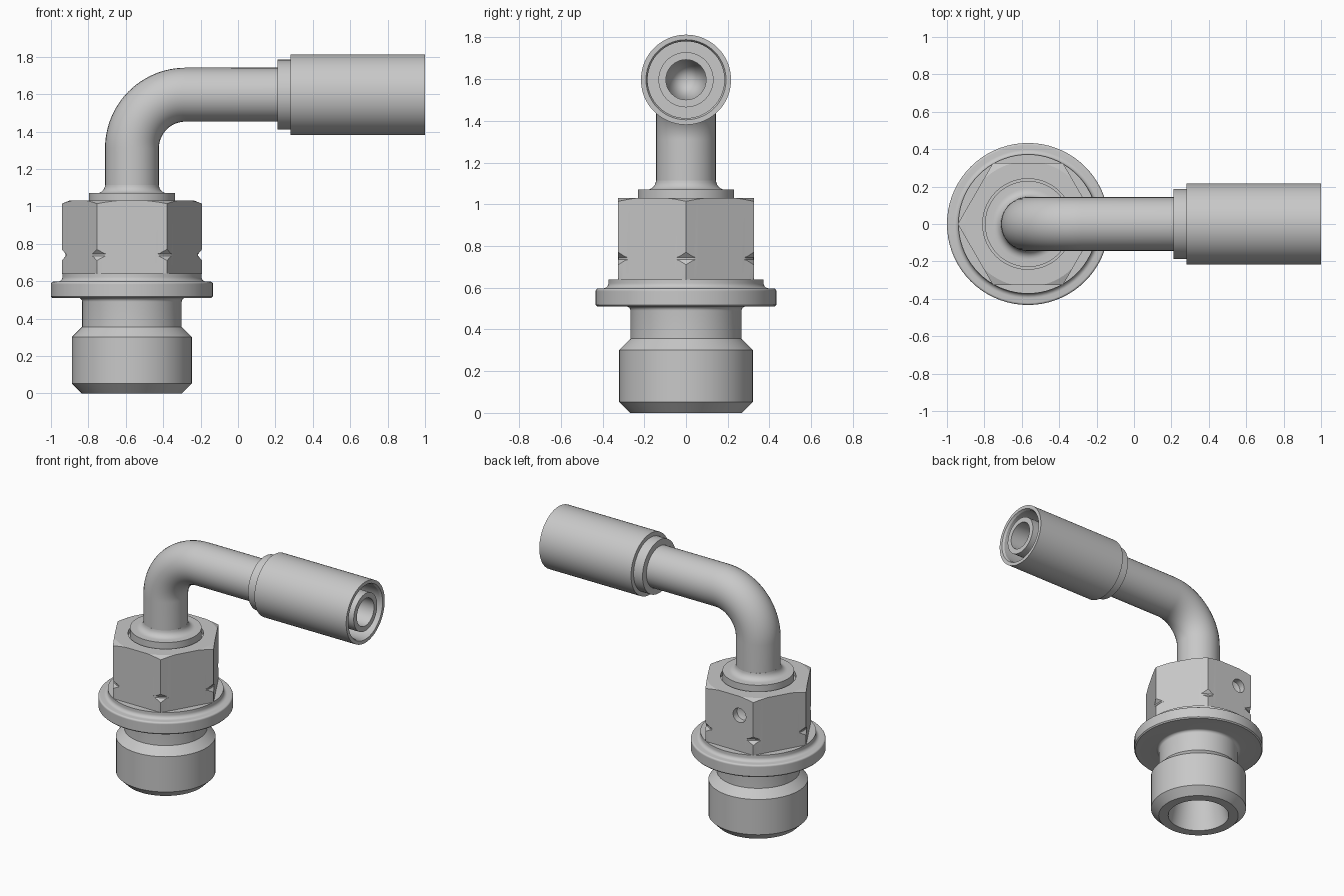
import bpy, bmesh, math
from mathutils import Vector

cube = bpy.data.objects.get("Cube")
if cube:
    bpy.data.objects.remove(cube, do_unlink=True)

steel = bpy.data.materials.new("steel_grey")
steel.use_nodes = True
GREY = (0.58, 0.58, 0.58, 1)
steel.diffuse_color = GREY
steel.node_tree.nodes["Principled BSDF"].inputs["Base Color"].default_value = GREY

AXIS_X = -0.567   # vertical axis of the nut and thread
PIPE_Z = 1.597    # height of the horizontal pipe axis
BEND = 0.287      # bend radius of the pipe
base = (AXIS_X, 0, 0)


def smooth(obj, degrees=25):
    bpy.ops.object.select_all(action='DESELECT')
    obj.select_set(True)
    bpy.context.view_layer.objects.active = obj
    bpy.ops.object.shade_smooth_by_angle(angle=math.radians(degrees))


def finish(name, bm, loc, rot=(0, 0, 0), degrees=25):
    """Turn a bmesh into a clean, shaded object."""
    bmesh.ops.remove_doubles(bm, verts=bm.verts[:], dist=1e-5)
    bmesh.ops.recalc_face_normals(bm, faces=bm.faces[:])
    mesh = bpy.data.meshes.new(name)
    bm.to_mesh(mesh)
    bm.free()
    mesh.materials.append(steel)
    obj = bpy.data.objects.new(name, mesh)
    obj.location, obj.rotation_euler = loc, rot
    bpy.context.collection.objects.link(obj)
    smooth(obj, degrees)


def lathe(name, profile, loc, rot=(0, 0, 0)):
    """Revolve an outline of (radius, height) points about local z."""
    bm = bmesh.new()
    verts = [bm.verts.new((r, 0, z)) for r, z in profile]
    edges = [bm.edges.new(pair) for pair in zip(verts, verts[1:])]
    bmesh.ops.spin(bm, geom=verts + edges, cent=(0, 0, 0), axis=(0, 0, 1),
                   angle=2 * math.pi, steps=72, use_duplicate=False)
    finish(name, bm, loc, rot)


def fillet(cr, cz, radius, start, end, steps=6):
    """Arc points for a profile, angles in degrees."""
    angles = [math.radians(start + (end - start) * i / steps) for i in range(steps + 1)]
    return [(cr + radius * math.cos(a), cz + radius * math.sin(a)) for a in angles]


# Threaded stud with conical seat, neck, flange and collar
lathe("threaded_stud_and_flange",
      [(0, 0.42), (0.12, 0.4), (0.204, 0), (0.268, 0), (0.32, 0.052),
       (0.32, 0.302), (0.266, 0.356)]
      + fillet(0.286, 0.49, 0.02, 180, 90)
      + [(0.425, 0.51), (0.433, 0.518), (0.433, 0.582)]
      + fillet(0.421, 0.585, 0.012, 0, 90)
      + fillet(0.397, 0.622, 0.025, 270, 180)
      + [(0.372, 0.64), (0, 0.64)], base)

# Hexagonal nut: each column follows the flats, with corner notches and chamfer
FLAT, CORNER, NOTCH, TOP = 0.325, 0.375, 0.354, 1.03
COLUMNS = 180


def nut_column(degrees):
    h = FLAT / math.cos(math.radians((degrees % 60) - 30))
    flare = max(0, h - NOTCH) / (CORNER - NOTCH) * 0.025
    rim = min(h, 0.335)
    return [(min(h, 0.372), 0.635), (h, 0.645), (h, 0.735 - flare),
            (min(h, NOTCH), 0.735), (min(h, NOTCH), 0.745), (h, 0.745 + flare),
            (h, TOP - (h - rim) * 0.4), (rim, TOP),
            (0.242, TOP), (0.242, 1.0), (0.15, 1.0)]


bm = bmesh.new()
columns = []
for i in range(COLUMNS):
    deg = 360 * i / COLUMNS
    a = math.radians(deg)
    columns.append([bm.verts.new((r * math.cos(a), r * math.sin(a), z))
                    for r, z in nut_column(deg)])
for i, col in enumerate(columns):
    prev = columns[i - 1]
    for k in range(len(col) - 1):
        bm.faces.new((prev[k], col[k], col[k + 1], prev[k + 1]))
bmesh.ops.remove_doubles(bm, verts=bm.verts[:], dist=1e-5)

# Drilled hole in the back flat: open a panel, refill it around a circle
HOLE_X, HOLE_Z, HOLE_R, SIDES = -0.08, 0.895, 0.05, 40
panel = []
for f in bm.faces:
    c = f.calc_center_median()
    if abs(c.x - HOLE_X) < 0.07 and c.y > FLAT - 0.005 and 0.8 < c.z < 0.95:
        panel.append(f)
panel_set = set(panel)
border = [e for e in {e for f in panel for e in f.edges}
          if any(f not in panel_set for f in e.link_faces)]
bmesh.ops.delete(bm, geom=panel, context='FACES')


def hole_ring(y):
    turns = [2 * math.pi * i / SIDES for i in range(SIDES)]
    return [bm.verts.new((HOLE_X + HOLE_R * math.cos(t), y, HOLE_Z + HOLE_R * math.sin(t)))
            for t in turns]


mouth, floor = hole_ring(FLAT), hole_ring(FLAT - 0.045)
tip = bm.verts.new((HOLE_X, FLAT - 0.07, HOLE_Z))
circle = [bm.edges.new((mouth[i - 1], mouth[i])) for i in range(SIDES)]
bmesh.ops.triangle_fill(bm, use_beauty=True, edges=border + circle, normal=(0, 1, 0))
for i in range(SIDES):
    bm.faces.new((mouth[i - 1], mouth[i], floor[i], floor[i - 1]))
    bm.faces.new((floor[i - 1], floor[i], tip))
finish("hex_nut", bm, base, degrees=12)

# Shoulder where the pipe enters the nut
lathe("pipe_shoulder",
      [(0, 0.95), (0.23, 0.95), (0.23, 1.07)]
      + fillet(0.189, 1.115, 0.045, 270, 180) + [(0, 1.115)], base)

# Bent pipe swept along its centre line
path = [Vector((AXIS_X, 0, 1.0))]
centre = Vector((AXIS_X + BEND, 0, PIPE_Z - BEND))
for i in range(25):
    a = math.pi - math.pi / 2 * i / 24
    path.append(centre + BEND * Vector((math.cos(a), 0, math.sin(a))))
path.append(Vector((0.25, 0, PIPE_Z)))
curve = bpy.data.curves.new("bent_pipe", 'CURVE')
curve.dimensions = '3D'
curve.bevel_depth = 0.144
curve.bevel_resolution = 14
curve.use_fill_caps = True
spline = curve.splines.new('POLY')
spline.points.add(len(path) - 1)
for point, co in zip(spline.points, path):
    point.co = (*co, 1)
curve.materials.append(steel)
pipe = bpy.data.objects.new("bent_pipe", curve)
bpy.context.collection.objects.link(pipe)
bpy.ops.object.select_all(action='DESELECT')
pipe.select_set(True)
bpy.context.view_layer.objects.active = pipe
bpy.ops.object.convert(target='MESH')
smooth(bpy.context.view_layer.objects.active)

# Crimp sleeve with end collar, open gap and inner hose nipple
lathe("crimp_sleeve_and_nipple",
      [(0, 0.21), (0.187, 0.21), (0.187, 0.28), (0.216, 0.28), (0.216, 1.0),
       (0.192, 1.0), (0.184, 0.985), (0.184, 0.7), (0.132, 0.7), (0.132, 1.0),
       (0.096, 1.0), (0.096, 0.6), (0, 0.25)],
      (0, 0, PIPE_Z), (0, math.pi / 2, 0))
